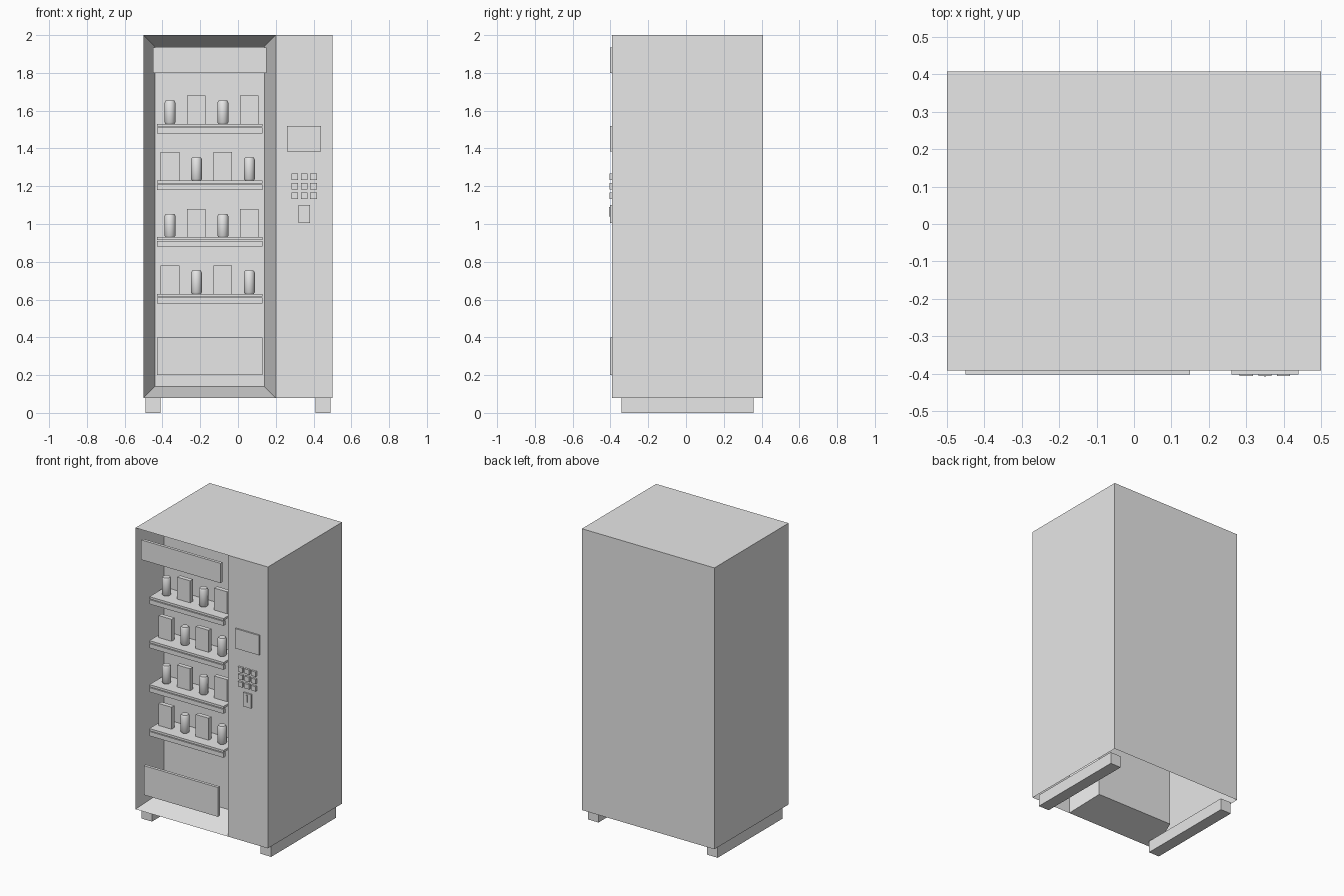
import bpy, bmesh, math

if "Cube" in bpy.data.objects:
    bpy.data.objects.remove(bpy.data.objects["Cube"])

grey = bpy.data.materials.new("light_grey")
grey.diffuse_color = (0.8, 0.8, 0.8, 1)
grey.use_nodes = True
grey.node_tree.nodes["Principled BSDF"].inputs["Base Color"].default_value = grey.diffuse_color


def add_object(name, bm):
    mesh = bpy.data.meshes.new(name)
    bm.to_mesh(mesh)
    bm.free()
    mesh.materials.append(grey)
    obj = bpy.data.objects.new(name, mesh)
    bpy.context.collection.objects.link(obj)
    return obj


def box(name, x0, x1, y0, y1, z0, z1):
    bm = bmesh.new()
    bmesh.ops.create_cube(bm, size=1)
    for v in bm.verts:
        v.co = ((x0 + x1) / 2 + v.co.x * (x1 - x0),
                (y0 + y1) / 2 + v.co.y * (y1 - y0),
                (z0 + z1) / 2 + v.co.z * (z1 - z0))
    return add_object(name, bm)


def can(name, x, y, z, sides=20):
    # Closed lathe with chamfered rims
    bm = bmesh.new()
    rings = []
    for r, h in ((0.023, 0), (0.029, 0.008), (0.029, 0.112), (0.023, 0.123)):
        rings.append([bm.verts.new((x + r * math.cos(a), y + r * math.sin(a), z + h))
                      for a in (2 * math.pi * i / sides for i in range(sides))])
    for low, high in zip(rings, rings[1:]):
        for i in range(sides):
            j = (i + 1) % sides
            bm.faces.new((low[i], low[j], high[j], high[i])).smooth = True
    bm.faces.new(rings[0][::-1])
    bm.faces.new(rings[-1])
    return add_object(name, bm)


FRONT, BACK, RECESS = -0.392, 0.408, -0.172
BOTTOM, TOP = 0.08, 2.0

# Cabinet shell: open underneath, with a tapered display recess in the front
bm = bmesh.new()


def rect(x0, x1, y, z0, z1):
    return [bm.verts.new(p) for p in ((x0, y, z0), (x1, y, z0), (x1, y, z1), (x0, y, z1))]


rim = rect(-0.5, 0.2, FRONT, BOTTOM, TOP)
inner = rect(-0.44, 0.14, RECESS, 0.14, 1.94)
rear = rect(-0.5, 0.5, BACK, BOTTOM, TOP)
side_low = bm.verts.new((0.5, FRONT, BOTTOM))
side_high = bm.verts.new((0.5, FRONT, TOP))
for i in range(4):
    j = (i + 1) % 4
    bm.faces.new((rim[i], rim[j], inner[j], inner[i]))
bm.faces.new(inner)
bm.faces.new((rim[1], side_low, side_high, rim[2]))
bm.faces.new((side_low, rear[1], rear[2], side_high))
bm.faces.new(rear[::-1])
bm.faces.new((rear[0], rim[0], rim[3], rear[3]))
bm.faces.new((rim[3], rim[2], side_high, rear[2], rear[3]))
add_object("cabinet", bm)

# Skid feet
for name, x in (("left_foot", -0.45), ("right_foot", 0.45)):
    box(name, x - 0.04, x + 0.04, -0.342, 0.358, 0, BOTTOM)

# Header sign and pickup flap
box("header_panel", -0.45, 0.15, -0.402, -0.382, 1.80, 1.935)
box("pickup_flap", -0.43, 0.13, -0.402, -0.382, 0.20, 0.40)

# Shelves with price rails and alternating cans and boxes
for row in range(4):
    z = 1.53 - 0.3 * row
    box("shelf", -0.43, 0.13, -0.342, RECESS, z - 0.015, z)
    box("price_rail", -0.43, 0.13, -0.342, -0.322, z - 0.05, z - 0.02)
    for col in range(4):
        x = -0.36 + 0.14 * col
        if (row + col) % 2 == 0:
            can("can", x, -0.257, z)
        else:
            box("snack_box", x - 0.049, x + 0.049, -0.272, -0.242, z, z + 0.15)

# Control panel: screen, keypad and coin slot
box("screen", 0.26, 0.44, -0.402, -0.382, 1.385, 1.52)
for row in range(3):
    for col in range(3):
        x, z = 0.30 + 0.05 * col, 1.25 - 0.05 * row
        box("key", x - 0.0175, x + 0.0175, -0.406, -0.386, z - 0.0165, z + 0.0165)
box("coin_plate", 0.32, 0.38, -0.402, -0.382, 1.005, 1.10)
box("coin_slot", 0.347, 0.353, -0.408, -0.398, 1.04, 1.09)
